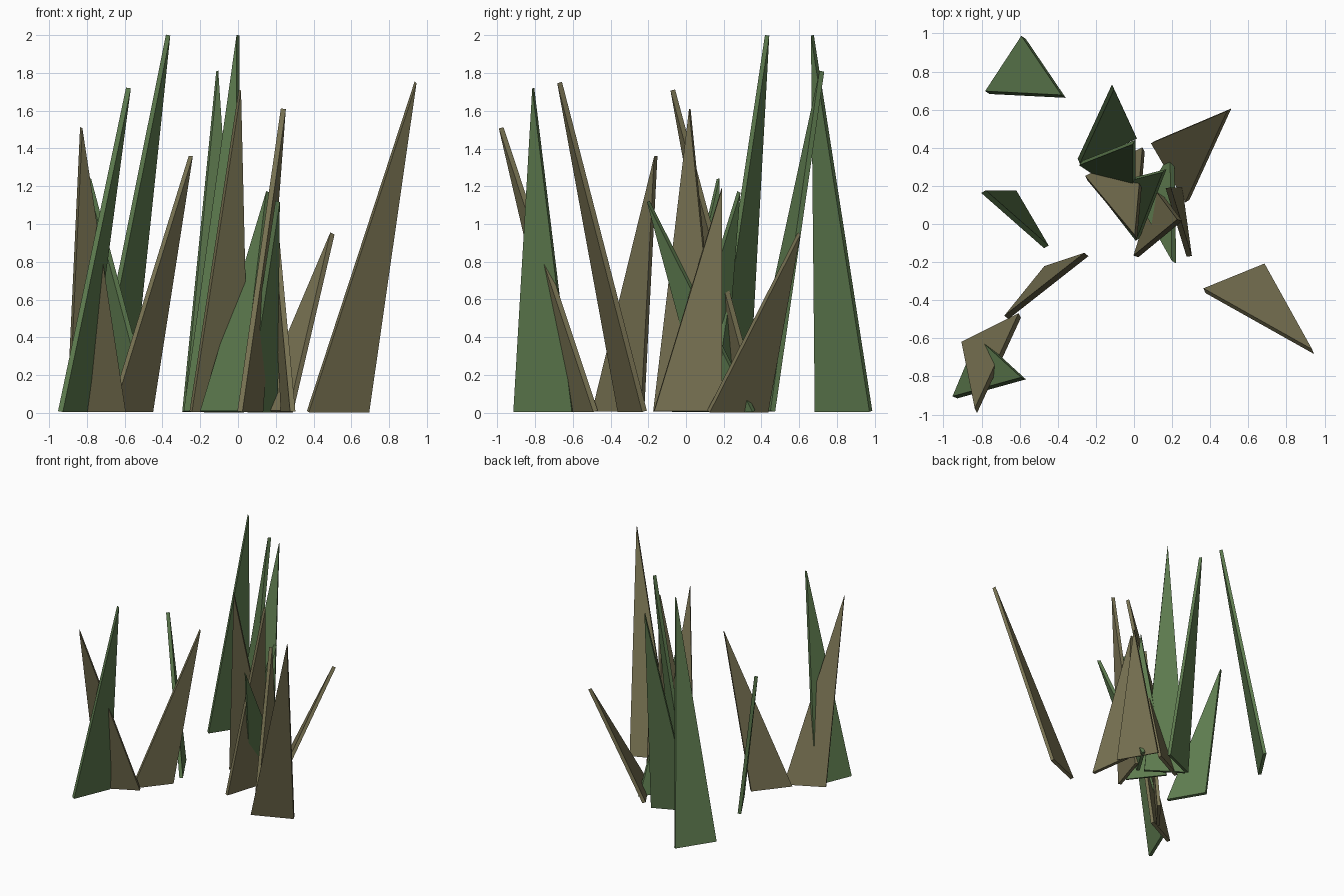
import bpy
import bmesh
from mathutils import Vector

THICKNESS = 0.028
GROUND = 0.007

default_cube = bpy.data.objects.get("Cube")
if default_cube:
    bpy.data.objects.remove(default_cube, do_unlink=True)


def make_material(name, colour):
    material = bpy.data.materials.new(name)
    material.use_nodes = True
    material.diffuse_color = (*colour, 1)
    shader = material.node_tree.nodes["Principled BSDF"]
    shader.inputs["Base Color"].default_value = (*colour, 1)
    shader.inputs["Roughness"].default_value = 0.9
    return material


def make_blade(name, material, base_start, base_end, tip):
    """A leaning triangular plate, thickened evenly along its normal."""
    corners = [Vector((*base_start, GROUND)), Vector((*base_end, GROUND)), Vector(tip)]
    normal = (corners[1] - corners[0]).cross(corners[2] - corners[0]).normalized()
    half = normal * THICKNESS / 2

    bm = bmesh.new()
    face = bm.faces.new([bm.verts.new(corner - half) for corner in corners])
    extruded = bmesh.ops.extrude_face_region(bm, geom=[face], use_keep_orig=True)
    moved = [item for item in extruded["geom"] if isinstance(item, bmesh.types.BMVert)]
    bmesh.ops.translate(bm, verts=moved, vec=half * 2)
    bmesh.ops.recalc_face_normals(bm, faces=bm.faces)

    mesh = bpy.data.meshes.new(name)
    bm.to_mesh(mesh)
    bm.free()
    mesh.materials.append(material)
    blade = bpy.data.objects.new(name, mesh)
    bpy.context.scene.collection.objects.link(blade)


green = make_material("grass green", (0.115, 0.205, 0.080))
brown = make_material("dry olive brown", (0.195, 0.175, 0.088))

# Green blades: base start, base end, tip
green_blades = {
    "back_right": ((-.77, .69), (-.58, .98), (-.37, .67, 2)),
    "back_middle": ((-.29, .33), (.01, .46), (-.11, .72, 1.81)),
    "centre_tall": ((-.28, .32), (0, .13), (0, .43, 2)),
    "right_side": ((-.63, .17), (-.46, -.12), (-.79, .17, 1.24)),
    "front_right": ((-.94, -.91), (-.81, -.60), (-.58, -.81, 1.72)),
    "centre_low": ((-.19, .19), (.02, -.08), (.16, .28, 1.17)),
    "centre_forward": ((.04, .10), (.20, .36), (.21, -.20, 1.12)),
}

# Dry blades: base start, base end, tip
brown_blades = {
    "back_left": ((.10, .43), (.28, .12), (.50, .60, .95)),
    "front_left": ((.37, -.35), (.69, -.22), (.94, -.67, 1.75)),
    "right_inner": ((-.67, -.49), (-.46, -.23), (-.25, -.16, 1.36)),
    "front_corner": ((-.90, -.63), (-.60, -.48), (-.83, -.98, 1.51)),
    "centre_broad": ((-.25, .24), (.05, .39), (.01, -.07, 1.71)),
    "centre_left": ((.01, -.17), (.12, .18), (.24, .02, 1.61)),
    "centre_upright": ((.29, -.17), (.24, .19), (.18, .19, 1.19)),
}

for group, material, prefix in ((green_blades, green, "green_blade_"),
                                (brown_blades, brown, "dry_blade_")):
    for place, (start, end, tip) in group.items():
        make_blade(prefix + place, material, start, end, tip)
